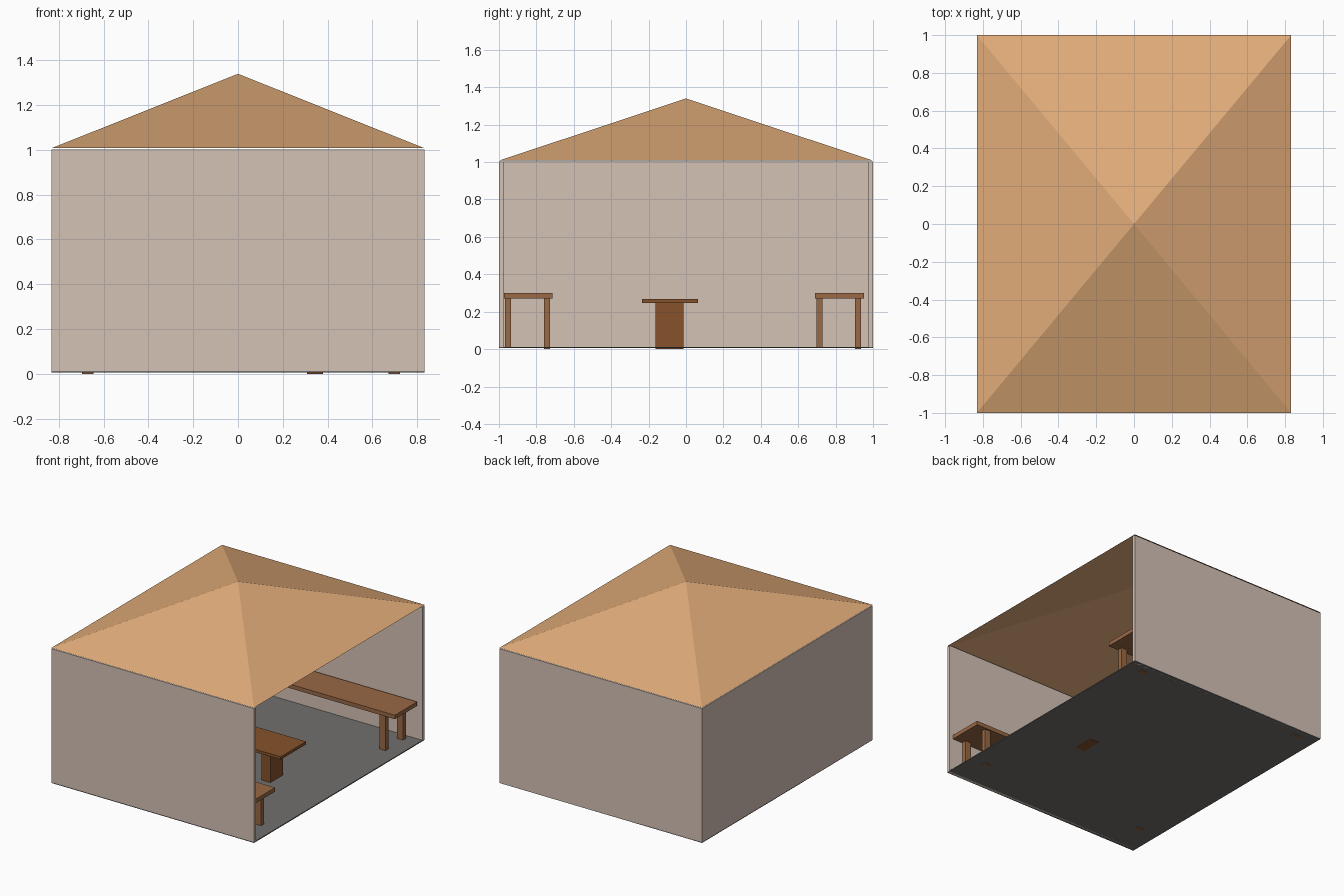
import bpy, bmesh

if "Cube" in bpy.data.objects:
    bpy.data.objects.remove(bpy.data.objects["Cube"])


def material(name, rgb):
    m = bpy.data.materials.new(name)
    m.diffuse_color = (*rgb, 1.0)
    m.use_nodes = True
    m.node_tree.nodes["Principled BSDF"].inputs["Base Color"].default_value = m.diffuse_color
    return m


WALL = material("plaster", (0.66, 0.54, 0.47))
ROOF = material("roof_tan", (0.75, 0.41, 0.19))
FLOOR = material("floor_grey", (0.17, 0.16, 0.155))
BENCH = material("bench_wood", (0.32, 0.14, 0.06))
TABLE = material("table_wood", (0.24, 0.085, 0.025))


def add_mesh(name, bm, mat):
    mesh = bpy.data.meshes.new(name)
    bm.normal_update()
    bm.to_mesh(mesh)
    bm.free()
    mesh.materials.append(mat)
    ob = bpy.data.objects.new(name, mesh)
    bpy.context.collection.objects.link(ob)
    return ob


def box(name, x, y, z, mat):
    """Box from (min, max) ranges along each axis."""
    bm = bmesh.new()
    bmesh.ops.create_cube(bm, size=1.0)
    for v in bm.verts:
        v.co = [r[1] if c > 0 else r[0] for c, r in zip(v.co, (x, y, z))]
    return add_mesh(name, bm, mat)


HX, HY, T = 0.832, 1.0, 0.025
BASE, TOP = 0.005, 1.002

# Floor slab and three walls; the right side stays open
box("floor", (-HX, HX), (-HY, HY), (BASE, 0.012), FLOOR)
box("left_wall", (-HX, -HX + T), (-HY, HY), (BASE, TOP), WALL)
box("front_wall", (-HX + T, HX), (-HY, -HY + T), (BASE, TOP), WALL)
box("back_wall", (-HX + T, HX), (HY - T, HY), (BASE, TOP), WALL)

# Hollow four-sided roof, open underneath
bm = bmesh.new()
eaves = [bm.verts.new((sx * HX, sy * HY, 1.008))
         for sx, sy in ((-1, -1), (1, -1), (1, 1), (-1, 1))]
peak = bm.verts.new((0, 0, 1.34))
for i in range(4):
    bm.faces.new((eaves[i], eaves[(i + 1) % 4], peak))
add_mesh("roof", bm, ROOF)


# Benches along the front and back walls
def bench(name, seat_y, leg_rows):
    box(name + "_seat", (-0.78, 0.805), seat_y, (0.27, 0.30), BENCH)
    for i, (y0, foot) in enumerate(leg_rows):
        for side, x0 in (("left", -0.696), ("right", 0.673)):
            box(f"{name}_{side}_leg_{i + 1}", (x0, x0 + 0.05),
                (y0, y0 + 0.032), (foot, 0.27), BENCH)


bench("front_bench", (-0.973, -0.715), ((-0.968, 0.007), (-0.76, 0.0)))
bench("back_bench", (0.69, 0.952), ((0.698, 0.007), (0.904, 0.0)))

# Long table on two panel legs
box("table_top", (-0.488, 0.515), (-0.235, 0.063), (0.246, 0.267), TABLE)
for side, x0, foot in (("left", -0.352, 0.007), ("right", 0.308, 0.0)):
    box(f"table_{side}_leg", (x0, x0 + 0.072), (-0.163, -0.013),
        (foot, 0.246), TABLE)
